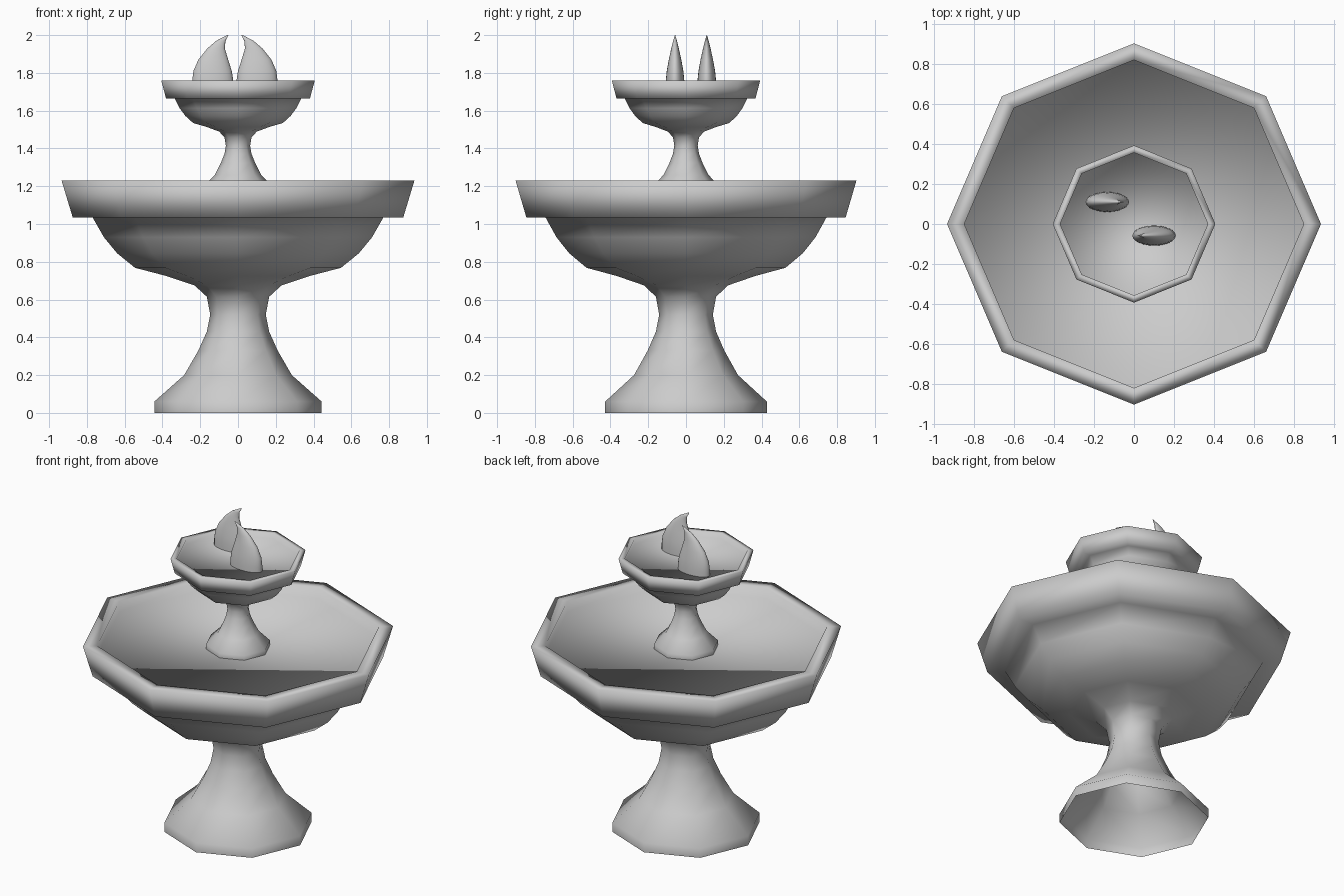
import bpy
import bmesh
from math import cos, sin, pi

old = bpy.data.objects.get("Cube")
if old:
    bpy.data.objects.remove(old, do_unlink=True)

stone = bpy.data.materials.new("grey_stone")
stone.use_nodes = True
GREY = (0.6, 0.6, 0.6, 1)
stone.diffuse_color = GREY
stone.node_tree.nodes["Principled BSDF"].inputs["Base Color"].default_value = GREY


def loft(name, rings, sides):
    """Skin elliptical rings (cx, cy, z, rx, ry), open below and capped on top."""
    bm = bmesh.new()
    loops = []
    for cx, cy, z, rx, ry in rings:
        angles = [2 * pi * i / sides for i in range(sides)]
        loops.append([bm.verts.new((cx + rx * cos(a), cy + ry * sin(a), z)) for a in angles])
    for low, high in zip(loops, loops[1:]):
        for i in range(sides):
            j = (i + 1) % sides
            bm.faces.new((low[i], low[j], high[j], high[i]))
    bm.faces.new(loops[-1])
    for face in bm.faces:
        face.smooth = True
    mesh = bpy.data.meshes.new(name)
    bm.to_mesh(mesh)
    bm.free()
    mesh.materials.append(stone)
    obj = bpy.data.objects.new(name, mesh)
    bpy.context.collection.objects.link(obj)


# Hollow pedestal, bowl, rim and basin floor as (radius, height)
PROFILE = [(0.443, 0), (0.443, 0.06), (0.285, 0.2), (0.21, 0.33), (0.165, 0.43),
           (0.147, 0.52), (0.165, 0.615), (0.23, 0.675), (0.38, 0.725), (0.545, 0.768),
           (0.64, 0.845), (0.71, 0.93), (0.77, 1.035), (0.875, 1.035), (0.934, 1.23),
           (0.848, 1.23), (0.848, 1.16)]
DEPTH = 0.966


def tier(name, base, width, height):
    rings = [(0, 0, base + z * height, r * width, r * width * DEPTH) for r, z in PROFILE]
    loft(name, rings, 8)


# Two stacked basins
tier("lower_basin", 0, 1, 1)
tier("upper_basin", 1.162, 0.435, 0.485)

# Curved water jets as (height, outer x, inner x, half thickness)
JET = [(1.724, 0.242, 0.025, 0.05), (1.76, 0.242, 0.025, 0.049), (1.81, 0.236, 0.033, 0.044),
       (1.87, 0.21, 0.052, 0.033), (1.93, 0.162, 0.07, 0.02), (1.97, 0.115, 0.066, 0.01),
       (2.0, 0.058, 0.05, 0.001)]


def jet(name, side, shift, y):
    rings = [(side * (a + b) / 2 + shift, y, z, (a - b) / 2, t) for z, a, b, t in JET]
    loft(name, rings, 24)


jet("right_water_jet", -1, 0, 0.11)
jet("left_water_jet", 1, -0.033, -0.058)
